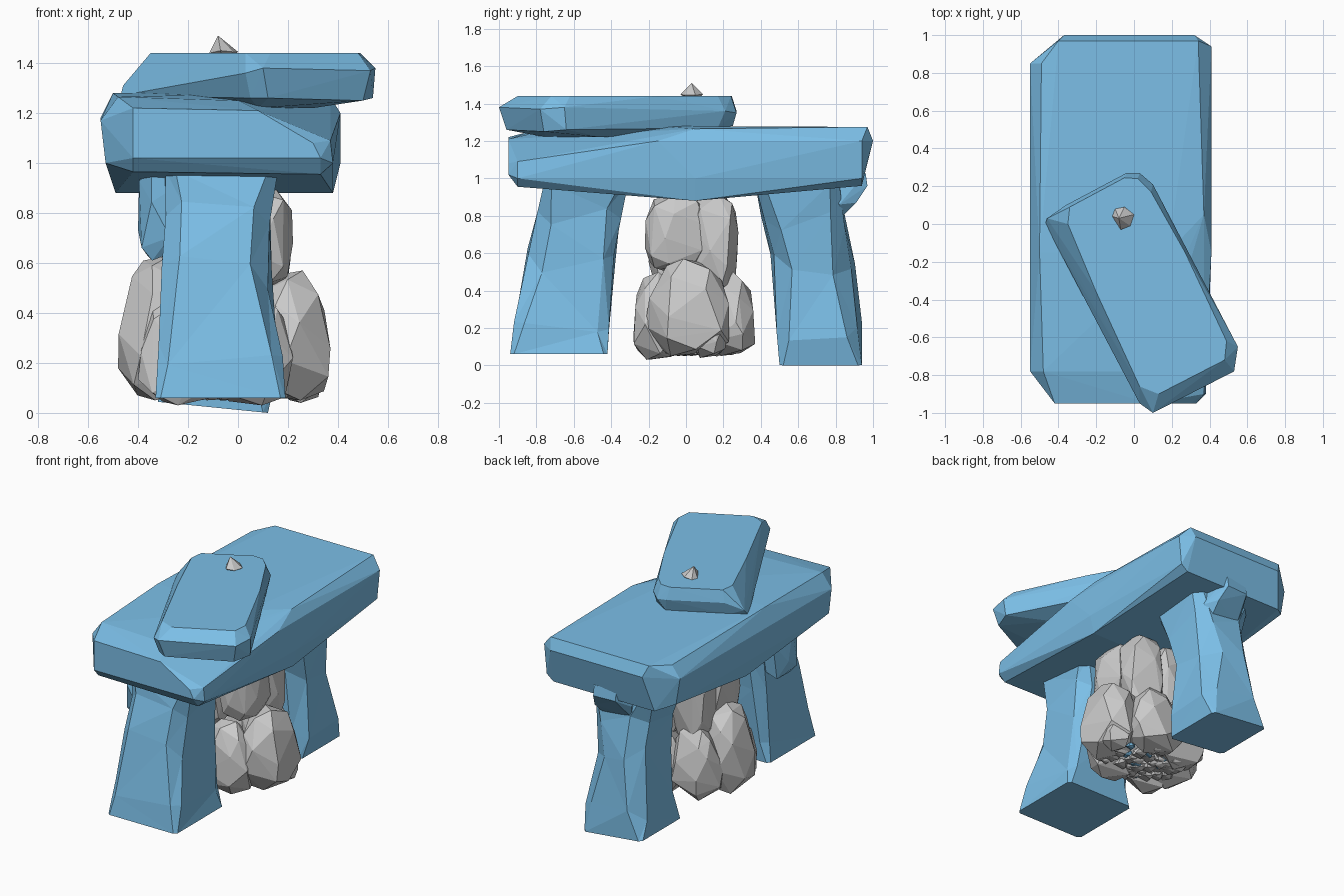
import bpy, bmesh, math, random
from mathutils import Vector

random.seed(7)
blue = bpy.data.materials.new("blue_stone")
blue.diffuse_color = (0.20, 0.52, 0.80, 1)


def finish(name, bm, mat=None):
    bmesh.ops.recalc_face_normals(bm, faces=bm.faces[:])
    me = bpy.data.meshes.new(name)
    bm.to_mesh(me)
    bm.free()
    ob = bpy.data.objects.new(name, me)
    bpy.context.collection.objects.link(ob)
    if mat:
        me.materials.append(mat)
    return ob


def add_hull(bm, pts):
    verts = [bm.verts.new(p) for p in pts]
    res = bmesh.ops.convex_hull(bm, input=verts)
    junk = {v for k in ("geom_interior", "geom_unused") for v in res[k]
            if isinstance(v, bmesh.types.BMVert)}
    bmesh.ops.delete(bm, geom=list(junk), context='VERTS')


def hull(name, pts, mat=None):
    bm = bmesh.new()
    add_hull(bm, pts)
    return finish(name, bm, mat)


def rock_points(box, n=26, power=0.75, taper=0.0):
    """Scattered points on a boxy ellipsoid, narrowed upward, fitted exactly to box."""
    pts = []
    for i in range(n):
        z = 1 - 2 * (i + 0.5) / n
        a = i * 2.39996 + random.uniform(-0.4, 0.4)
        r = math.sqrt(1 - z * z)
        v = (r * math.cos(a), r * math.sin(a), z)
        x, y, z = [math.copysign(abs(c) ** power, c) for c in v]
        k = 1 - taper * z
        pts.append([x * k, y * k, z])
    for k in range(3):
        lo, hi = min(p[k] for p in pts), max(p[k] for p in pts)
        a, b = box[2 * k], box[2 * k + 1]
        for p in pts:
            p[k] = a + (p[k] - lo) / (hi - lo) * (b - a)
    return pts


def pillar(name, levels, tilt=0.0):
    """Loft of chamfered rectangles: z, x0, x1, y0, y1, chamfer."""
    bm = bmesh.new()
    rings = []
    for i, (z, x0, x1, y0, y1, c) in enumerate(levels):
        out = [(x0 + c, y0), (x1 - c, y0), (x1, y0 + c), (x1, y1 - c),
               (x1 - c, y1), (x0 + c, y1), (x0, y1 - c), (x0, y0 + c)]
        j = 1 if 0 < i < len(levels) - 1 else 0
        rings.append([bm.verts.new((
            x + j * random.uniform(-0.015, 0.015), y + j * random.uniform(-0.015, 0.015),
            z + j * random.uniform(-0.07, 0.07)
            + (tilt * (x1 - x) if i == 0 else 0))) for x, y in out])
    for a, b in zip(rings, rings[1:]):
        for j in range(8):
            bm.faces.new((a[j], a[(j + 1) % 8], b[(j + 1) % 8], b[j]))
    bm.faces.new(rings[0])
    bm.faces.new(rings[-1])
    bmesh.ops.triangulate(bm, faces=[f for f in bm.faces if len(f.verts) == 4])
    return finish(name, bm, blue)


# Standing stones
pillar("front_leg", [(0.06, -0.33, 0.19, -0.94, -0.42, 0.02),
                     (0.22, -0.32, 0.175, -0.91, -0.41, 0.05),
                     (0.56, -0.31, 0.13, -0.84, -0.38, 0.07),
                     (0.80, -0.30, 0.14, -0.79, -0.34, 0.07),
                     (0.97, -0.29, 0.16, -0.76, -0.31, 0.04)])
pillar("back_leg", [(0.0, -0.32, 0.12, 0.50, 0.94, 0.02),
                    (0.20, -0.30, 0.14, 0.49, 0.93, 0.07),
                    (0.55, -0.27, 0.11, 0.46, 0.89, 0.10),
                    (0.78, -0.27, 0.13, 0.41, 0.85, 0.09),
                    (0.97, -0.30, 0.16, 0.37, 0.82, 0.05)], tilt=0.1)

# Wedge stones jammed beside the leg tops
hull("front_wedge", rock_points((-0.40, -0.24, -0.70, -0.42, 0.61, 1.0), 16, 0.6), blue)
hull("back_wedge", [(-0.17, 0.82, 0.80), (0.04, 0.80, 0.76), (0.10, 0.82, 0.86), (-0.19, 0.86, 0.90),
                    (-0.14, 0.96, 0.96), (0.02, 0.97, 0.96), (0.05, 0.91, 0.87), (-0.14, 0.95, 1.03),
                    (0.02, 0.96, 1.03), (0.08, 0.75, 1.0), (-0.18, 0.75, 1.0)], blue)

# Big capstone, as cross-sections along y
sections = {
    -0.95: [(-0.42, 1.22), (0.08, 1.21), (0.30, 1.08), (0.33, 1.02), (-0.42, 1.02)],
    -0.90: [(-0.42, 0.965), (0.33, 0.955), (0.38, 1.0), (0.37, 1.09)],
    -0.78: [(-0.55, 1.17), (-0.53, 1.0), (-0.48, 1.265), (0.0, 1.25)],
    -0.40: [(0.40, 1.13), (0.26, 1.20)],
    -0.15: [(-0.50, 1.28), (0.18, 1.28), (0.41, 1.20)],
    0.05: [(-0.49, 0.88), (0.38, 0.88), (0.41, 1.0), (0.37, 1.265)],
    0.85: [(-0.55, 1.18), (-0.52, 1.0), (-0.49, 1.26)],
    0.94: [(0.41, 1.2), (0.39, 1.0), (-0.42, 0.96), (0.34, 0.96)],
    0.97: [(-0.40, 1.275), (0.34, 1.275)],
    1.00: [(-0.37, 1.20), (0.32, 1.20)],
}
hull("capstone", [(x, y, z) for y, s in sections.items() for x, z in s], blue)

# Smaller slab lying askew on top
top = [(-0.34, 0.09), (-0.05, 0.245), (0.02, 0.24), (0.09, 0.17), (0.27, -0.15),
       (0.49, -0.62), (0.48, -0.72), (0.13, -0.90), (0.03, -0.86), (-0.2, -0.36), (-0.35, 0.0)]
rim = [(-0.46, 0.03, 1.31), (-0.36, 0.10, 1.36), (-0.04, 0.27, 1.36), (0.03, 0.27, 1.35),
       (0.10, 0.21, 1.36), (0.55, -0.65, 1.38), (0.53, -0.78, 1.37), (0.10, -1.0, 1.38),
       (0.03, -0.95, 1.36)]
under = [(-0.47, 0.0, 1.27), (-0.36, 0.07, 1.27), (-0.02, 0.25, 1.28), (0.10, 0.17, 1.27),
         (0.54, -0.64, 1.26), (0.50, -0.76, 1.25), (0.12, -0.96, 1.26), (0.05, -0.92, 1.26),
         (0.08, -0.75, 1.22), (0.30, -0.45, 1.22), (-0.15, -0.3, 1.22)]
hull("top_slab", [(x, y, 1.44) for x, y in top] + rim + under, blue)

# Small pointed stone on the very top
hull("tip_stone", [(-0.08, 0.03, 1.51), (-0.115, 0.04, 1.44), (-0.07, -0.03, 1.45), (-0.02, -0.01, 1.445),
                   (0.0, 0.05, 1.445), (-0.05, 0.09, 1.45), (-0.10, 0.08, 1.44), (-0.06, 0.03, 1.40)])

# Boulder pile between the legs: wide tapered stones below, blocky stones above
lower = [
    (0.06, 0.37, -0.22, 0.23, 0.05, 0.57), (0.17, 0.34, 0.02, 0.22, 0.04, 0.37),
    (-0.14, 0.22, -0.28, -0.04, 0.03, 0.50), (-0.15, 0.22, 0.10, 0.37, 0.05, 0.50),
    (-0.48, -0.16, -0.20, 0.20, 0.05, 0.63), (-0.40, -0.06, -0.27, -0.03, 0.03, 0.50),
    (-0.40, -0.05, 0.06, 0.34, 0.05, 0.54)]
upper = [
    (-0.05, 0.22, -0.22, 0.10, 0.50, 0.91), (-0.08, 0.21, 0.03, 0.28, 0.38, 0.91),
    (-0.31, -0.02, -0.20, 0.08, 0.38, 0.91), (-0.29, -0.04, 0.0, 0.26, 0.38, 0.91)]
for i, box in enumerate(lower):
    hull(f"lower_boulder_{i + 1}", rock_points(box, 24, 0.8, 0.25))
for i, box in enumerate(upper):
    hull(f"upper_boulder_{i + 1}", rock_points(box, 26, 0.65))

# Rubble bed under the pile
for name, count, mat in (("grey_rubble", 50, None), ("blue_rubble", 10, blue)):
    bm = bmesh.new()
    for _ in range(count):
        a, r, s = random.uniform(0, math.tau), 0.22 * math.sqrt(random.random()), random.uniform(0.03, 0.05)
        c = Vector((-0.05 + 1.2 * r * math.cos(a), 0.03 + r * math.sin(a), random.uniform(0.07, 0.09)))
        add_hull(bm, rock_points((c.x - s, c.x + s, c.y - s, c.y + s,
                                  c.z - s * 0.5, c.z + s * 0.5), 10))
    finish(name, bm, mat)
